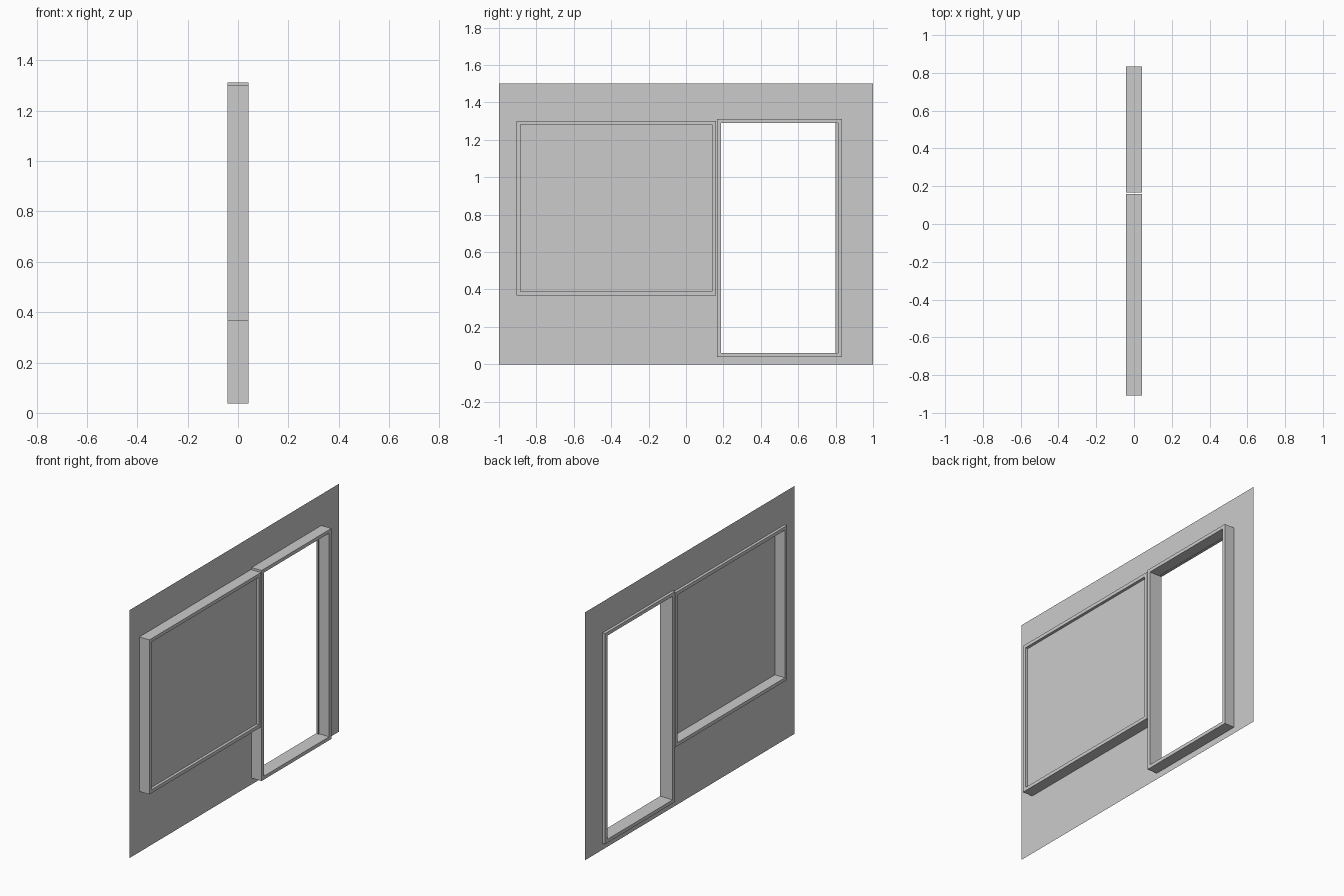
import bpy

cube = bpy.data.objects.get("Cube")
if cube:
    bpy.data.objects.remove(cube, do_unlink=True)

grey = bpy.data.materials.new("plain_grey")
grey.use_nodes = True
grey.diffuse_color = (0.6, 0.6, 0.6, 1)
grey.node_tree.nodes["Principled BSDF"].inputs["Base Color"].default_value = (0.6, 0.6, 0.6, 1)

# Rectangles are (y0, y1, z0, z1)
FRONT, BACK, WALL_X = 0.042, -0.042, -0.025
WINDOW = (-0.907, 0.16, 0.367, 1.302)
DOOR = (0.166, 0.833, 0.038, 1.312)
RIM = 0.021


def inset(rect, d):
    y0, y1, z0, z1 = rect
    return (y0 + d, y1 - d, z0 + d, z1 - d)


def corners(rect, x):
    y0, y1, z0, z1 = rect
    return [(x, y0, z0), (x, y1, z0), (x, y1, z1), (x, y0, z1)]


def make(name, verts, faces):
    mesh = bpy.data.meshes.new(name)
    mesh.from_pydata(verts, [], faces)
    mesh.materials.append(grey)
    obj = bpy.data.objects.new(name, mesh)
    bpy.context.collection.objects.link(obj)
    return obj


def frame(name, outer, inner, back, front):
    """Rectangular ring swept from back to front."""
    loops = [corners(outer, back), corners(outer, front),
             corners(inner, front), corners(inner, back)]
    verts = [v for loop in loops for v in loop]
    faces = []
    for a in range(4):
        b = (a + 1) % 4
        for i in range(4):
            j = (i + 1) % 4
            faces.append((a * 4 + i, a * 4 + j, b * 4 + j, b * 4 + i))
    return make(name, verts, faces)


def sheet(name, rect, holes, x):
    """Flat sheet split on the hole edges, leaving the hole cells out."""
    ys = sorted({v for r in [rect] + holes for v in r[:2]})
    zs = sorted({v for r in [rect] + holes for v in r[2:]})
    verts = [(x, y, z) for y in ys for z in zs]
    n = len(zs)
    faces = []
    for i in range(len(ys) - 1):
        for k in range(n - 1):
            y, z = (ys[i] + ys[i + 1]) / 2, (zs[k] + zs[k + 1]) / 2
            if any(h[0] < y < h[1] and h[2] < z < h[3] for h in holes):
                continue
            faces.append((i * n + k, (i + 1) * n + k, (i + 1) * n + k + 1, i * n + k + 1))
    return make(name, verts, faces)


# Thin wall with the two openings
window_hole = inset(WINDOW, RIM)
door_hole = (0.182, 0.80, 0.059, 1.289)
sheet("wall", (-1, 1, 0, 1.5), [window_hole, door_hole], WALL_X)

# Frames standing proud on both sides of the wall
frame("window_frame", WINDOW, window_hole, BACK, FRONT)
frame("door_frame", DOOR, inset(DOOR, RIM), BACK, FRONT)

# Window pane set back a little from the front of its frame
sheet("window_pane", window_hole, [], -WALL_X)
